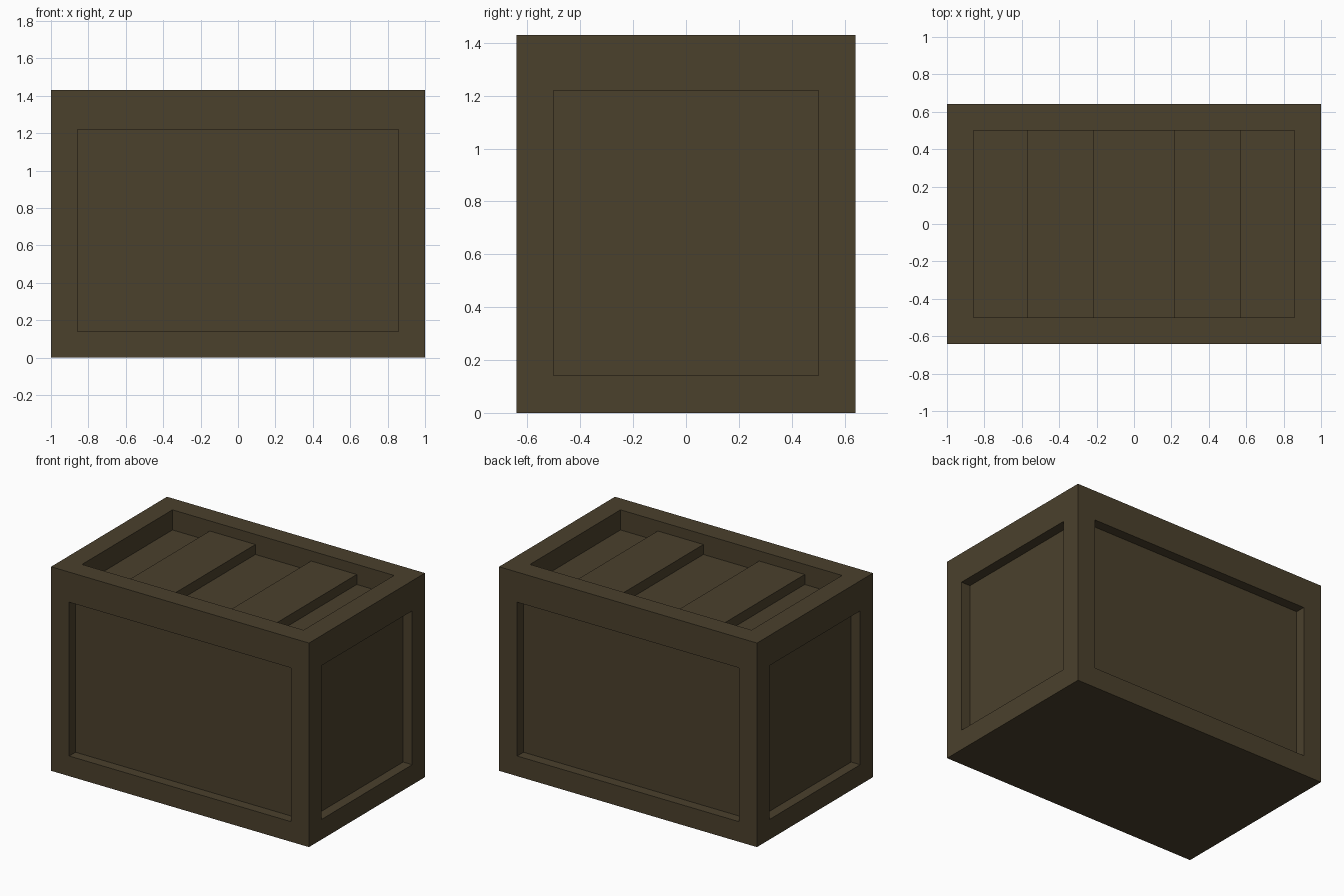
import bpy
import bmesh
from mathutils import Vector

WIDTH, DEPTH, HEIGHT = 2.0, 1.284, 1.43
FRAME = 0.141         # width of the frame boards
PANEL_RECESS = 0.07   # side panels
TOP_RECESS = 0.141    # lid floor

if "Cube" in bpy.data.objects:
    bpy.data.objects.remove(bpy.data.objects["Cube"], do_unlink=True)

# Single dark wood colour
wood = bpy.data.materials.new("dark_wood")
wood.use_nodes = True
colour = (0.07, 0.052, 0.0255, 1.0)
wood.diffuse_color = colour
bsdf = next(n for n in wood.node_tree.nodes if n.type == "BSDF_PRINCIPLED")
bsdf.inputs["Base Color"].default_value = colour
bsdf.inputs["Roughness"].default_value = 0.9


def box(bm, low, high):
    """Add a box spanning two opposite corners."""
    low, high = Vector(low), Vector(high)
    verts = bmesh.ops.create_cube(bm, size=1)["verts"]
    bmesh.ops.scale(bm, vec=high - low, verts=verts)
    bmesh.ops.translate(bm, vec=(low + high) / 2, verts=verts)


def finish(bm, name):
    """Turn the bmesh into a flat shaded wooden object."""
    bmesh.ops.recalc_face_normals(bm, faces=bm.faces)
    mesh = bpy.data.meshes.new(name)
    bm.to_mesh(mesh)
    bm.free()
    mesh.materials.append(wood)
    obj = bpy.data.objects.new(name, mesh)
    bpy.context.scene.collection.objects.link(obj)
    return obj


def recess(bm, face, depth, lower_top=0.0):
    """Inset a face as a frame, then sink its panel inwards."""
    normal = face.normal.copy()
    bmesh.ops.inset_individual(bm, faces=[face], thickness=FRAME, use_even_offset=True)
    for v in face.verts:
        if v.co.z > HEIGHT / 2:
            v.co.z -= lower_top
    panel = bmesh.ops.extrude_discrete_faces(bm, faces=[face])["faces"][0]
    bmesh.ops.translate(bm, vec=-normal * depth, verts=panel.verts)


# Crate body with four sunken side panels and a sunken lid
bm = bmesh.new()
box(bm, (-WIDTH / 2, -DEPTH / 2, 0), (WIDTH / 2, DEPTH / 2, HEIGHT))
bm.normal_update()
sides = [f for f in bm.faces if abs(f.normal.z) < 0.5]
lid = next(f for f in bm.faces if f.normal.z > 0.5)
for side in sides:
    recess(bm, side, PANEL_RECESS, lower_top=0.07)
recess(bm, lid, TOP_RECESS)
finish(bm, "crate_body")

# Two raised slats across the lid
slat_end = DEPTH / 2 - FRAME
floor = HEIGHT - TOP_RECESS
for name, side in (("right_lid_slat", -1), ("left_lid_slat", 1)):
    inner, outer = sorted((side * 0.216, side * 0.57))
    bm = bmesh.new()
    box(bm, (inner, -slat_end, floor), (outer, slat_end, floor + 0.07))
    finish(bm, name)
